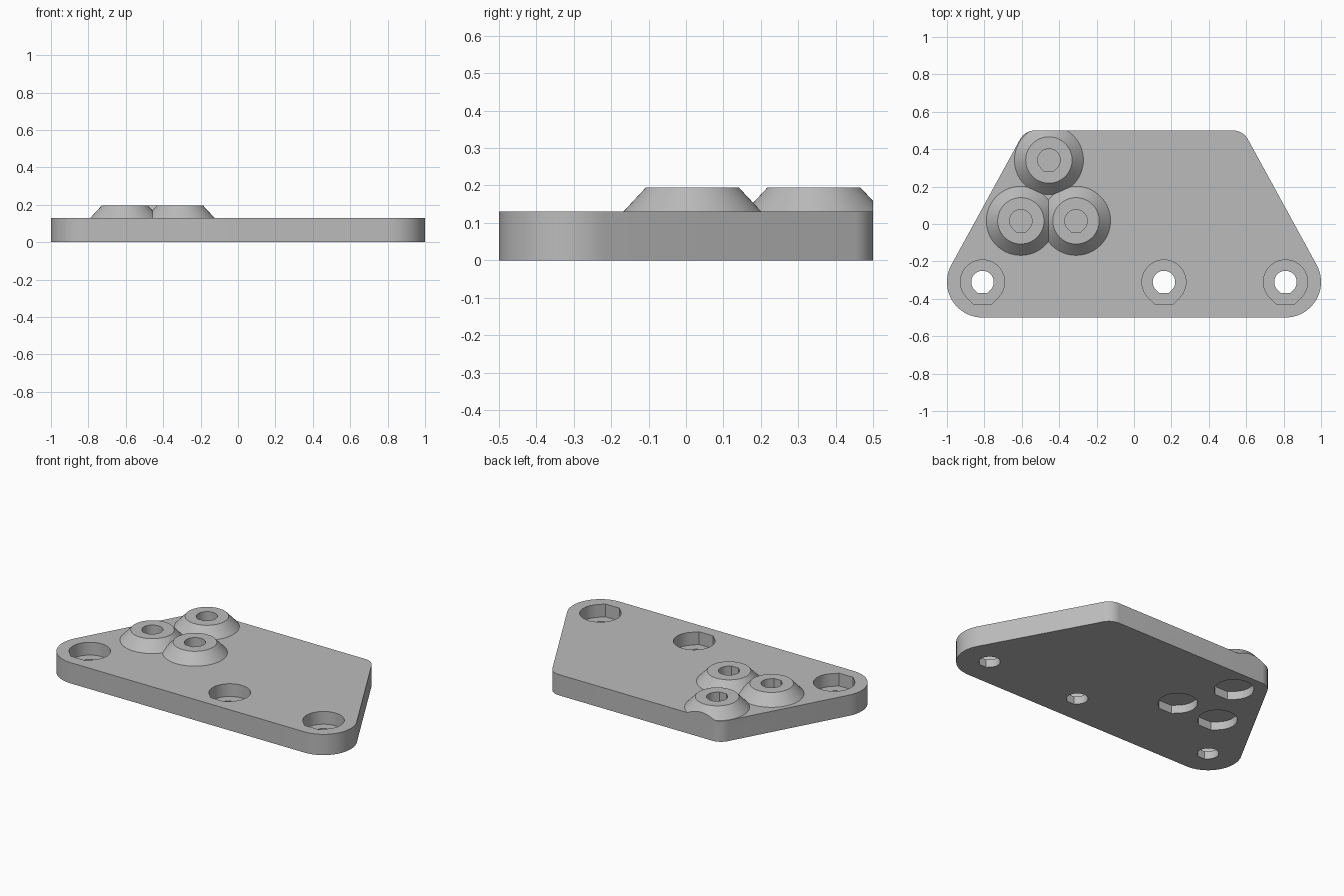
import bpy, bmesh
from math import cos, sin, pi, acos, atan2, hypot, radians

if "Cube" in bpy.data.objects:
    bpy.data.objects.remove(bpy.data.objects["Cube"], do_unlink=True)

PLATE_TOP, BOSS_TOP = 0.13, 0.195
SCREWS = [(-0.81, -0.31), (0.16, -0.31), (0.81, -0.31)]
BOSSES = [(-0.455, 0.342), (-0.605, 0.017), (-0.31, 0.017)]


def make_object(name, bm):
    bmesh.ops.recalc_face_normals(bm, faces=bm.faces)
    mesh = bpy.data.meshes.new(name)
    bm.to_mesh(mesh)
    bm.free()
    obj = bpy.data.objects.new(name, mesh)
    bpy.context.collection.objects.link(obj)
    return obj


def prism(name, points, z0, z1):
    bm = bmesh.new()
    face = bm.faces.new([bm.verts.new((x, y, z0)) for x, y in points])
    top = bmesh.ops.extrude_face_region(bm, geom=[face])["geom"]
    verts = [v for v in top if isinstance(v, bmesh.types.BMVert)]
    bmesh.ops.translate(bm, verts=verts, vec=(0, 0, z1 - z0))
    return make_object(name, bm)


def arc(cx, cy, r, a0, a1, n):
    steps = [a0 + (a1 - a0) * i / n for i in range(n + 1)]
    return [(cx + r * cos(a), cy + r * sin(a)) for a in steps]


def printable_hole(name, centre, r, z0, z1):
    # Round hole whose -y end runs off at 45 degrees to a short flat
    cx, cy = centre
    pts = arc(cx, cy, r, -pi / 4, 5 * pi / 4, 36)
    w = r * (2 ** 0.5 - 1)
    return prism(name, pts + [(cx - w, cy - r), (cx + w, cy - r)], z0, z1)


def combine(target, other, operation):
    mod = target.modifiers.new(operation, "BOOLEAN")
    mod.operation, mod.object, mod.solver = operation, other, "EXACT"
    bpy.context.view_layer.objects.active = target
    bpy.ops.object.modifier_apply(modifier=mod.name)
    bpy.data.objects.remove(other, do_unlink=True)


# Rounded trapezoid outline: large front corners, small back corners
fx, fy, fr = 0.81, -0.31, 0.19
bx, by, br = 0.53, 0.41, 0.09
dx, dy = bx - fx, by - fy
side = atan2(dy, dx) - acos((fr - br) / hypot(dx, dy))
half = arc(fx, fy, fr, -pi / 2, side, 20) + arc(bx, by, br, side, pi / 2, 10)
outline = half + [(-x, y) for x, y in reversed(half)]

# Slab with conical bosses, trimmed to the outline
plate = prism("mounting_plate", [(-2, -1), (2, -1), (2, 1), (-2, 1)], -0.1, PLATE_TOP)
for x, y in BOSSES:
    bm = bmesh.new()
    bmesh.ops.create_cone(bm, cap_ends=True, segments=64, radius1=0.259,
                          radius2=0.124, depth=BOSS_TOP - 0.05)
    bmesh.ops.translate(bm, verts=bm.verts, vec=(x, y, (BOSS_TOP + 0.05) / 2))
    combine(plate, make_object("boss", bm), "UNION")
combine(plate, prism("outline", outline, 0, 0.3), "INTERSECT")

# Counterbored screw holes, open right through
for c in SCREWS:
    combine(plate, printable_hole("counterbore", c, 0.118, 0.05, 0.3), "DIFFERENCE")
    combine(plate, printable_hole("screw_hole", c, 0.06, -0.1, 0.1), "DIFFERENCE")

# Boss holes above and wider pockets below, with a thin web between
for c in BOSSES:
    combine(plate, printable_hole("boss_hole", c, 0.06, 0.07, 0.3), "DIFFERENCE")
    combine(plate, printable_hole("pocket", c, 0.112, -0.1, 0.052), "DIFFERENCE")

# Single grey plastic
grey = bpy.data.materials.new("grey_plastic")
grey.use_nodes = True
colour = (0.5, 0.5, 0.5, 1)
grey.diffuse_color = colour
grey.node_tree.nodes["Principled BSDF"].inputs["Base Color"].default_value = colour
plate.data.materials.clear()
plate.data.materials.append(grey)
for poly in plate.data.polygons:
    poly.material_index = 0

bpy.ops.object.select_all(action="DESELECT")
plate.select_set(True)
bpy.context.view_layer.objects.active = plate
bpy.ops.object.shade_smooth_by_angle(angle=radians(30))
